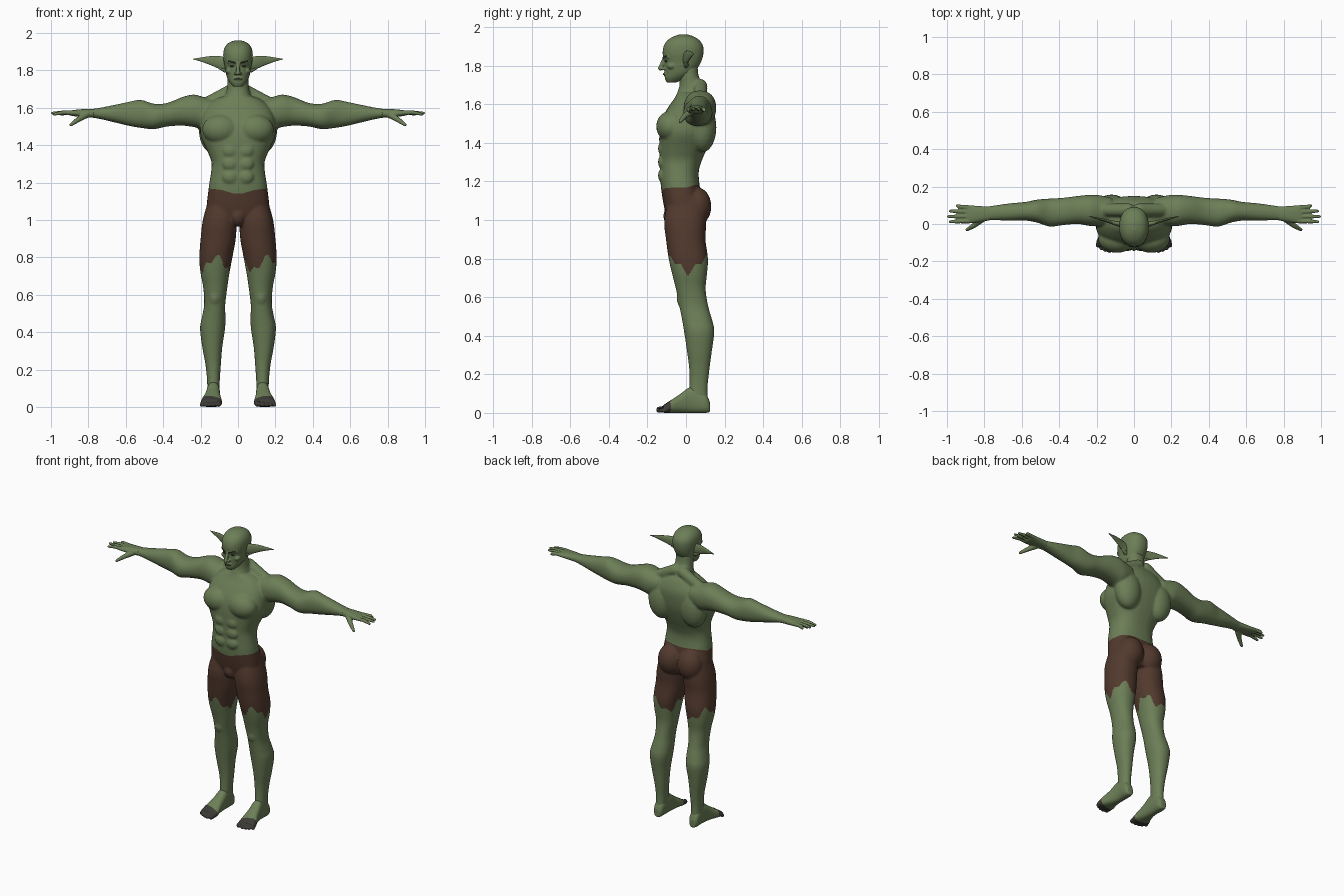
import bpy, bmesh, math
from mathutils import Vector, Matrix


def material(name, rgb):
    m = bpy.data.materials.new(name)
    m.diffuse_color = (*rgb, 1)
    return m


SKIN = material("green skin", (0.15, 0.21, 0.095))
CLOTH = material("brown cloth", (0.085, 0.042, 0.027))
DARK = material("dark grey nails", (0.045, 0.043, 0.036))
BROW = material("dark brow", (0.035, 0.045, 0.022))
LIP = material("dull lip", (0.085, 0.095, 0.055))


def smooth_rows(rows, sub=4):
    """Catmull-Rom interpolation of section rows."""
    out = []
    for i in range(len(rows) - 1):
        p0, p1 = rows[max(i - 1, 0)], rows[i]
        p2, p3 = rows[i + 1], rows[min(i + 2, len(rows) - 1)]
        for k in range(sub):
            t = k / sub
            out.append([0.5 * (2 * b + (c - a) * t + (2 * a - 5 * b + 4 * c - d) * t * t
                               + (3 * b - a - 3 * c + d) * t ** 3)
                        for a, b, c, d in zip(p0, p1, p2, p3)])
    out.append(list(rows[-1]))
    return out


def loft(bm, axis, rows, side=1, power=2.2, n=32):
    """Rows are (position on axis, low a, high a, low b, high b)."""
    order = {"z": (2, 0, 1), "x": (0, 1, 2), "y": (1, 0, 2)}[axis]
    rings = []
    for t, a0, a1, b0, b1 in smooth_rows(rows):
        ring = []
        for k in range(n):
            ang = 2 * math.pi * k / n
            c, s = math.cos(ang), math.sin(ang)
            co = [0, 0, 0]
            co[order[0]] = t
            co[order[1]] = (a0 + a1) / 2 + (a1 - a0) / 2 * math.copysign(abs(c) ** (2 / power), c)
            co[order[2]] = (b0 + b1) / 2 + (b1 - b0) / 2 * math.copysign(abs(s) ** (2 / power), s)
            ring.append(bm.verts.new((co[0] * side, co[1], co[2])))
        rings.append(ring)
    for r, q in zip(rings, rings[1:]):
        for k in range(n):
            bm.faces.new((r[k], r[(k + 1) % n], q[(k + 1) % n], q[k]))
    bm.faces.new(rings[0])
    bm.faces.new(rings[-1])


def ball(bm, centre, radii):
    bmesh.ops.create_uvsphere(bm, u_segments=20, v_segments=12, radius=1,
                              matrix=Matrix.Translation(centre) @ Matrix.Diagonal((*radii, 1)))


def limb(bm, p0, p1, r0, r1, side=1):
    """Rounded, tapered rod."""
    p0, p1 = [Vector((p[0] * side, p[1], p[2])) for p in (p0, p1)]
    turn = (p1 - p0).to_track_quat("Z", "Y")
    for v in bmesh.ops.create_uvsphere(bm, u_segments=16, v_segments=8, radius=1)["verts"]:
        far = v.co.z > 0.01
        v.co = (p1 if far else p0) + turn @ (v.co * (r1 if far else r0))


def finish(name, bm, mats, voxel=0, rounds=0):
    bmesh.ops.recalc_face_normals(bm, faces=bm.faces[:])
    mesh = bpy.data.meshes.new(name)
    bm.to_mesh(mesh)
    bm.free()
    ob = bpy.data.objects.new(name, mesh)
    bpy.context.scene.collection.objects.link(ob)
    if voxel:
        mod = ob.modifiers.new("fuse", "REMESH")
        mod.mode, mod.voxel_size = "VOXEL", voxel
        mod = ob.modifiers.new("soften", "SMOOTH")
        mod.factor, mod.iterations = 0.5, rounds
        bpy.context.view_layer.update()
        dg = bpy.context.evaluated_depsgraph_get()
        fused = bpy.data.meshes.new_from_object(ob.evaluated_get(dg))
        ob.modifiers.clear()
        ob.data = fused
    ob.data.materials.clear()
    for m in mats:
        ob.data.materials.append(m)
    for p in ob.data.polygons:
        p.use_smooth = True
        p.material_index = 0
    return ob


# ---- body: torso, neck, arms and legs fused into one surface
bm = bmesh.new()
loft(bm, "z", [
    (0.99, -.11, .11, -.085, .08), (1.05, -.165, .165, -.11, .09), (1.17, -.157, .157, -.13, .072),
    (1.25, -.145, .145, -.133, .066), (1.31, -.142, .142, -.136, .083), (1.37, -.165, .165, -.138, .108),
    (1.45, -.2, .2, -.138, .136), (1.52, -.2, .2, -.125, .148), (1.58, -.185, .185, -.095, .148),
    (1.63, -.145, .145, -.06, .13), (1.66, -.09, .09, -.045, .112)], power=2.4)
loft(bm, "z", [(1.6, -.09, .09, -.06, .13), (1.66, -.07, .07, -.045, .108), (1.7, -.06, .06, -.033, .085),
               (1.75, -.056, .056, -.035, .065), (1.81, -.055, .055, -.04, .06)])
ball(bm, (0, -.068, 1.02), (.045, .05, .055))
for s in (-1, 1):
    ball(bm, (s * .092, -.08, 1.485), (.1, .075, .08))        # chest muscle
    ball(bm, (s * .12, .085, 1.48), (.09, .073, .13))         # back muscle
    ball(bm, (s * .073, .055, 1.07), (.085, .077, .1))        # buttock
    for z in (1.23, 1.3, 1.37):
        ball(bm, (s * .042, -.127, z), (.04, .018, .034))     # belly muscle
    limb(bm, (.03, .075, 1.695), (.18, .075, 1.617), .036, .036, s)
    loft(bm, "x", [
        (.12, 0, .14, 1.52, 1.64), (.19, -.012, .155, 1.49, 1.66), (.24, -.01, .156, 1.498, 1.671),
        (.3, 0, .15, 1.505, 1.657), (.38, -.006, .14, 1.5, 1.626), (.45, -.014, .136, 1.486, 1.622),
        (.52, .008, .13, 1.493, 1.643), (.58, .018, .118, 1.503, 1.633), (.66, .018, .111, 1.522, 1.616),
        (.74, .02, .1, 1.541, 1.6), (.8, .02, .091, 1.55, 1.592)], s)
    loft(bm, "z", [
        (1.12, .02, .155, -.09, .09), (1, .008, .188, -.113, .105), (.9, .012, .2, -.104, .101),
        (.8, .03, .207, -.09, .114), (.72, .045, .201, -.072, .109), (.64, .057, .186, -.052, .102),
        (.55, .068, .181, -.034, .116), (.48, .067, .193, -.02, .136), (.42, .069, .203, -.01, .147),
        (.32, .084, .191, .005, .134), (.22, .092, .173, .017, .121), (.13, .098, .165, .018, .112),
        (.05, .1, .165, .01, .115)], s)
    ball(bm, (s * .124, -.012, .59), (.036, .036, .05))       # kneecap
VOX = 0.0065
body = finish("body_with_shorts", bm, [SKIN, CLOTH], VOX, 8)


def waist(x, y):
    dip = .027 * math.exp(-(x / .08) ** 2)
    return 1.168 + .3 * max(0, min(.1, y)) - (dip if y < 0 else dip * .4)


def hem(x, y):
    a = math.atan2(y - .01, abs(x) - .115) + (0 if x > 0 else .5)
    return .765 - .035 * math.cos(3 * a) - .016 * math.cos(8 * a)


# shorts: waistband and ragged hem snapped to clean lines
for v in body.data.vertices:
    for edge in (waist, hem):
        z = edge(v.co.x, v.co.y)
        if abs(v.co.z - z) < VOX * .5:
            v.co.z = z
for p in body.data.polygons:
    x, y, z = p.center
    p.material_index = int(hem(x, y) < z < waist(x, y))

# ---- head with brow ridge, nose, lips and cheekbones
bm = bmesh.new()
loft(bm, "z", [
    (1.713, -.025, .025, -.1, -.05), (1.735, -.044, .044, -.11, 0), (1.76, -.058, .058, -.109, .04),
    (1.79, -.066, .066, -.111, .062), (1.82, -.071, .071, -.111, .079), (1.86, -.078, .078, -.121, .09),
    (1.9, -.078, .078, -.116, .089), (1.93, -.067, .067, -.097, .071), (1.95, -.046, .046, -.067, .042),
    (1.961, -.015, .015, -.035, .01)])
limb(bm, (0, -.113, 1.838), (0, -.133, 1.787), .008, .013)
ball(bm, (0, -.104, 1.757), (.026, .013, .014))
for s in (-1, 1):
    limb(bm, (.012, -.111, 1.84), (.05, -.092, 1.846), .01, .01, s)
    ball(bm, (s * .013, -.12, 1.783), (.01, .01, .008))
    ball(bm, (s * .048, -.075, 1.797), (.02, .022, .016))
finish("head", bm, [SKIN], .004, 4)

# ---- eyes, eyebrows and mouth
eyes, brows, mouth = bmesh.new(), bmesh.new(), bmesh.new()
ball(mouth, (0, -.113, 1.755), (.022, .007, .004))
for s in (-1, 1):
    ball(eyes, (s * .03, -.102, 1.823), (.014, .008, .005))
    limb(brows, (.014, -.118, 1.841), (.05, -.1, 1.849), .005, .004, s)
finish("eyes", eyes, [DARK])
finish("eyebrows", brows, [BROW])
finish("mouth", mouth, [LIP])

for s, label in ((-1, "right"), (1, "left")):
    # ---- long pointed ear, swept outward and back
    bm = bmesh.new()
    loft(bm, "x", [(.06, -.02, .015, 1.8, 1.868), (.1, -.008, .016, 1.809, 1.877),
                   (.15, .01, .026, 1.83, 1.876), (.2, .026, .036, 1.848, 1.869),
                   (.24, .04, .043, 1.859, 1.862)], s, 2)
    limb(bm, (.068, .0, 1.8), (.1, .006, 1.815), .012, .008, s)
    finish("ear_" + label, bm, [SKIN])

    # ---- hand: palm, four fingers and thumb
    bm = bmesh.new()
    loft(bm, "x", [(.77, .02, .093, 1.547, 1.594), (.83, .01, .096, 1.55, 1.593),
                   (.88, .004, .1, 1.556, 1.588), (.9, .01, .095, 1.56, 1.583)], s, 2.4)
    for y0, x1, y1, z1 in ((.016, .982, .012, 1.566), (.04, .993, .04, 1.572),
                           (.065, .982, .069, 1.572), (.088, .945, .097, 1.566)):
        knuckle = (.935, (y0 + y1) / 2, 1.575)
        limb(bm, (.88, y0, 1.573), knuckle, .0125, .011, s)
        limb(bm, knuckle if x1 > .96 else (.92, y0 + .004, 1.572), (x1, y1, z1), .011, .008, s)
    limb(bm, (.81, .03, 1.565), (.855, -.008, 1.537), .02, .014, s)
    limb(bm, (.855, -.008, 1.537), (.892, -.03, 1.51), .014, .009, s)
    finish("hand_" + label, bm, [SKIN], .004, 2)

    # ---- foot with dark toes
    bm = bmesh.new()
    loft(bm, "y", [(.124, .112, .153, .004, .055), (.1, .1, .166, 0, .1), (.03, .097, .167, 0, .135),
                   (-.03, .094, .178, 0, .098), (-.08, .087, .195, 0, .065),
                   (-.118, .085, .2, 0, .04)], s, 2.5)
    for x, y, r in ((.101, -.137, .017), (.128, -.142, .013), (.15, -.137, .012),
                    (.17, -.128, .012), (.19, -.115, .011)):
        limb(bm, (x, -.09, .024), (x + .004, y, r), r, r, s)
    foot = finish("foot_" + label, bm, [SKIN, DARK], .0045, 3)
    for p in foot.data.polygons:
        p.material_index = int(p.center.y < -.098 + .2 * abs(abs(p.center.x) - .1))
